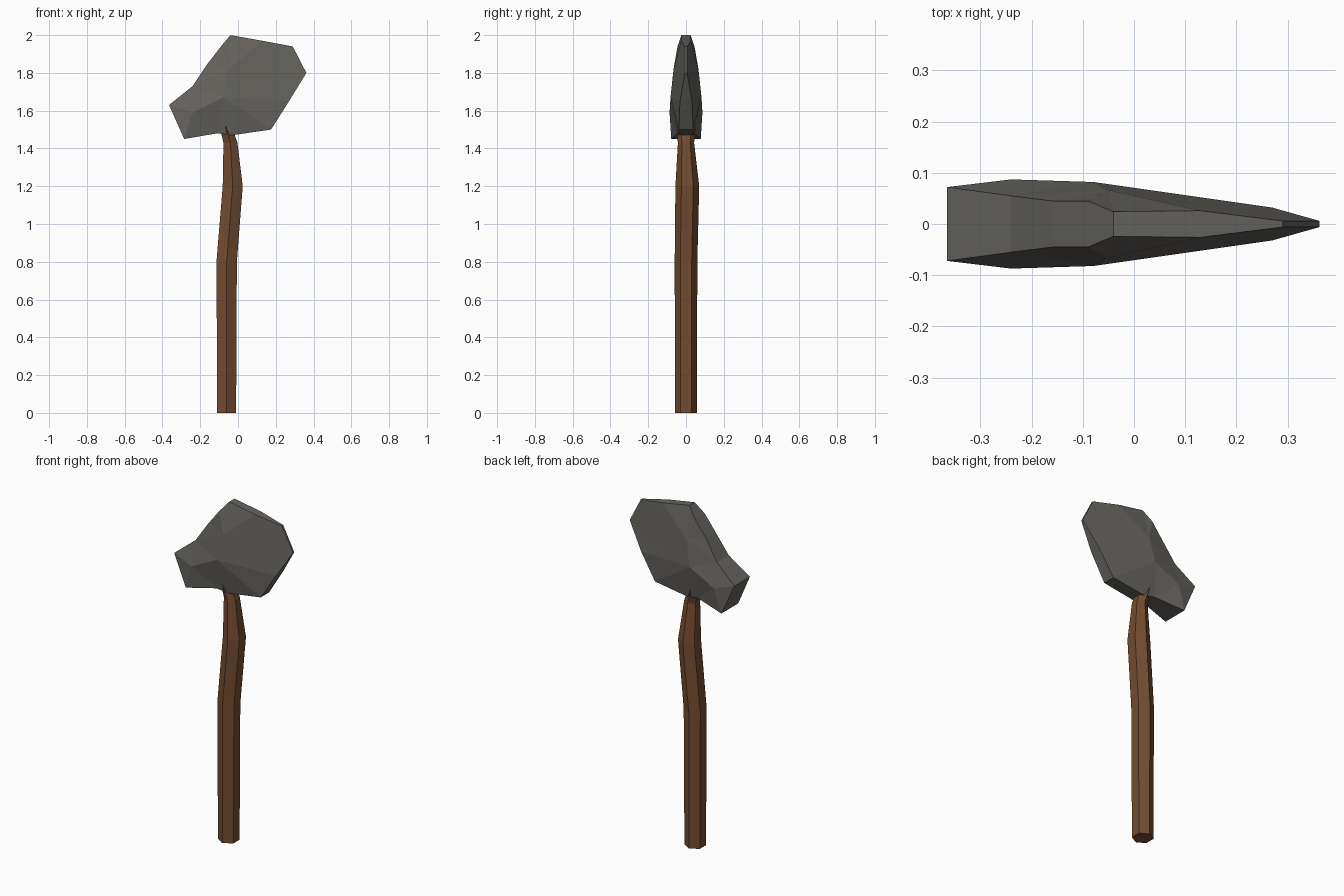
import bpy, bmesh, math

if "Cube" in bpy.data.objects:
    bpy.data.objects.remove(bpy.data.objects["Cube"])


def material(name, rgb):
    m = bpy.data.materials.new(name)
    m.diffuse_color = (*rgb, 1)
    m.use_nodes = True
    m.node_tree.nodes["Principled BSDF"].inputs["Base Color"].default_value = m.diffuse_color
    return m


def finish(bm, name, mat):
    bmesh.ops.recalc_face_normals(bm, faces=bm.faces[:])
    me = bpy.data.meshes.new(name)
    bm.to_mesh(me)
    bm.free()
    me.materials.append(mat)
    ob = bpy.data.objects.new(name, me)
    bpy.context.collection.objects.link(ob)


stone = material("dark_stone", (0.135, 0.128, 0.115))
wood = material("brown_wood", (0.17, 0.073, 0.03))

# Handle: hexagonal rings along a slightly crooked path
# (x, y, z, half width in x, radius in y)
rings = [(-0.06, 0, 0, 0.05, 0.058), (-0.06, 0, 0.8, 0.054, 0.06),
         (-0.028, 0.007, 1.2, 0.053, 0.063), (-0.04, 0, 1.43, 0.037, 0.043),
         (-0.08, 0, 1.57, 0.03, 0.057)]
bm = bmesh.new()
loops = []
for x, y, z, w, r in rings:
    loops.append([bm.verts.new((x + w / math.cos(math.pi / 6) * math.cos(a),
                                y + r * math.sin(a), z))
                  for a in (math.radians(30 + 60 * i) for i in range(6))])
for a, b in zip(loops, loops[1:]):
    for i in range(6):
        j = (i + 1) % 6
        bm.faces.new((a[i], a[j], b[j], b[i]))
bm.faces.new(loops[0])
bm.faces.new(loops[-1])
finish(bm, "handle", wood)

# Head: outline (x, z, half thickness), then the inner bulge points
outline = [(-0.365, 1.63, 0.072), (-0.24, 1.73, 0.055), (-0.16, 1.85, 0.045),
           (-0.09, 1.94, 0.045), (-0.04, 2.0, 0.024), (0.13, 1.97, 0.026),
           (0.29, 1.94, 0.006), (0.362, 1.8, 0.006), (0.27, 1.65, 0.032),
           (0.175, 1.5, 0.038), (-0.03, 1.47, 0.04), (-0.11, 1.48, 0.045),
           (-0.285, 1.45, 0.078)]
inner = [(-0.08, 1.67, 0.082), (-0.24, 1.59, 0.087), (-0.05, 1.82, 0.066)]
n = len(outline)
C, P, U = n, n + 1, n + 2  # centre, poll bulge, upper bulge
facets = [(12, 0, P), (0, 1, P), (1, C, P), (C, 11, P), (11, 12, P), (1, U, C), (6, C, U)]
facets += [(i, i + 1, U) for i in range(1, 6)]
facets += [(i, i + 1, C) for i in range(6, 11)]
bm = bmesh.new()
sides = []
for s in (-1, 1):
    vs = [bm.verts.new((x, s * h, z)) for x, z, h in outline + inner]
    for f in facets:
        bm.faces.new([vs[i] for i in f])
    sides.append(vs)
front, back = sides
for i in range(n):  # rim joining both cheeks
    j = (i + 1) % n
    bm.faces.new((front[i], front[j], back[j], back[i]))
finish(bm, "axe_head", stone)
